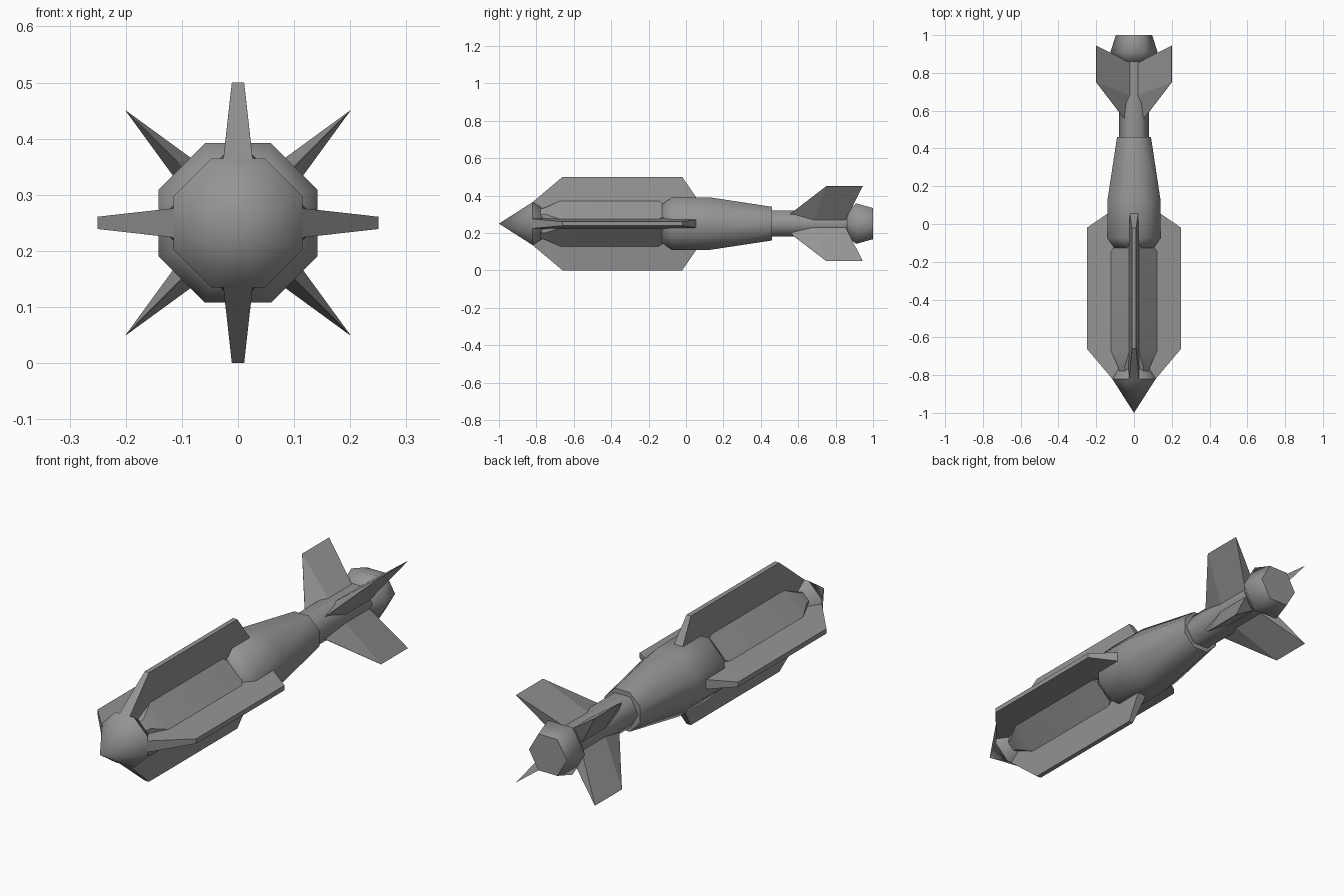
import bpy, math
from mathutils import Matrix, Vector

if "Cube" in bpy.data.objects:
    bpy.data.objects.remove(bpy.data.objects["Cube"])

CENTRE = Vector((0, 0, 0.25))

grey = bpy.data.materials.new("plain grey")
grey.use_nodes = True
COLOUR = (0.3, 0.3, 0.3, 1)
grey.diffuse_color = COLOUR
grey.node_tree.nodes["Principled BSDF"].inputs["Base Color"].default_value = COLOUR


def loft(name, rings, smooth=62):
    """Skin a list of equal point rings, capping both ends."""
    n = len(rings[0])
    verts = [p for ring in rings for p in ring]
    faces = [(r * n + i, r * n + (i + 1) % n, (r + 1) * n + (i + 1) % n, (r + 1) * n + i)
             for r in range(len(rings) - 1) for i in range(n)]
    faces += [tuple(range(n))[::-1], tuple(range(len(verts) - n, len(verts)))]
    mesh = bpy.data.meshes.new(name)
    mesh.from_pydata([CENTRE + Vector(v) for v in verts], [], faces)
    mesh.materials.append(grey)
    obj = bpy.data.objects.new(name, mesh)
    bpy.context.collection.objects.link(obj)
    # clean the mesh and face it outwards
    bpy.ops.object.select_all(action='DESELECT')
    obj.select_set(True)
    bpy.context.view_layer.objects.active = obj
    bpy.ops.object.mode_set(mode='EDIT')
    bpy.ops.mesh.select_all(action='SELECT')
    bpy.ops.mesh.remove_doubles(threshold=0.0005)
    bpy.ops.mesh.normals_make_consistent(inside=False)
    bpy.ops.object.mode_set(mode='OBJECT')
    if smooth:
        bpy.ops.object.shade_smooth_by_angle(angle=math.radians(smooth))
    return obj


def ring(y, radius, sides, turn=0):
    return [(radius * math.cos(turn + math.tau * i / sides), y,
             radius * math.sin(turn + math.tau * i / sides)) for i in range(sides)]


def turned(name, profile, sides, flat_sided=False):
    """Faceted body of revolution along y; flat-sided radii run to the flats."""
    turn = math.pi / sides if flat_sided else 0
    scale = 1 / math.cos(turn)
    return loft(name, [ring(y, r * scale, sides, turn) for y, r in profile])


def diamond(y, r, w):
    """Square ring standing on its corners, with the corners cut off."""
    return [(r, y, -w), (r, y, w), (w, y, r), (-w, y, r),
            (-r, y, w), (-r, y, -w), (-w, y, -r), (w, y, -r)]


def fin(name, stations, angle):
    """Radial fin: each station is y, inner r, outer r, inner and outer half width."""
    spin = Matrix.Rotation(angle, 3, 'Y')
    rings = [[spin @ Vector(p) for p in ((-wi, yi, ri), (wi, yi, ri), (wo, yo, ro), (-wo, yo, ro))]
             for yi, yo, ri, ro, wi, wo in stations]
    return loft(name, rings, 0)


# Nose, core and rear body
turned("nose_cone", [(-1, 0), (-0.82, 0.115), (-0.75, 0.07)], 8, True)
loft("core", [diamond(-0.79, 0.075, 0.045), diamond(-0.755, 0.085, 0.05), diamond(-0.665, 0.125, 0.022),
              diamond(-0.15, 0.125, 0.022), diamond(-0.1, 0.09, 0.05)], 20)
turned("rear_body", [(-0.13, 0.1), (-0.075, 0.142), (0.13, 0.14), (0.46, 0.09)], 8, True)

# Tail tube and bulb
turned("tail_tube", [(0.44, 0.08), (0.86, 0.08)], 6)
turned("tail_bulb", [(0.84, 0.06), (0.91, 0.125), (1, 0.096)], 6)

# Four long fins around the core
for i, side in enumerate(("top", "left", "bottom", "right")):
    fin("long_fin_" + side, [
        (-0.8, -0.82, 0.06, 0.115, 0.03, 0.026),
        (-0.66, -0.66, 0.08, 0.25, 0.03, 0.011),
        (-0.02, -0.02, 0.08, 0.25, 0.03, 0.011),
        (0.05, 0.055, 0.08, 0.14, 0.03, 0.022)], i * math.pi / 2)

# Four tail fins on the diagonals, tapering to a sharp outer edge
for i, side in enumerate(("upper_left", "lower_left", "lower_right", "upper_right")):
    fin("tail_fin_" + side, [
        (0.56, 0.56, 0.04, 0.076, 0.003, 0.001),
        (0.68, 0.75, 0.055, 0.283, 0.036, 0.0004),
        (0.85, 0.945, 0.055, 0.283, 0.036, 0.0004)], math.pi / 4 + i * math.pi / 2)
